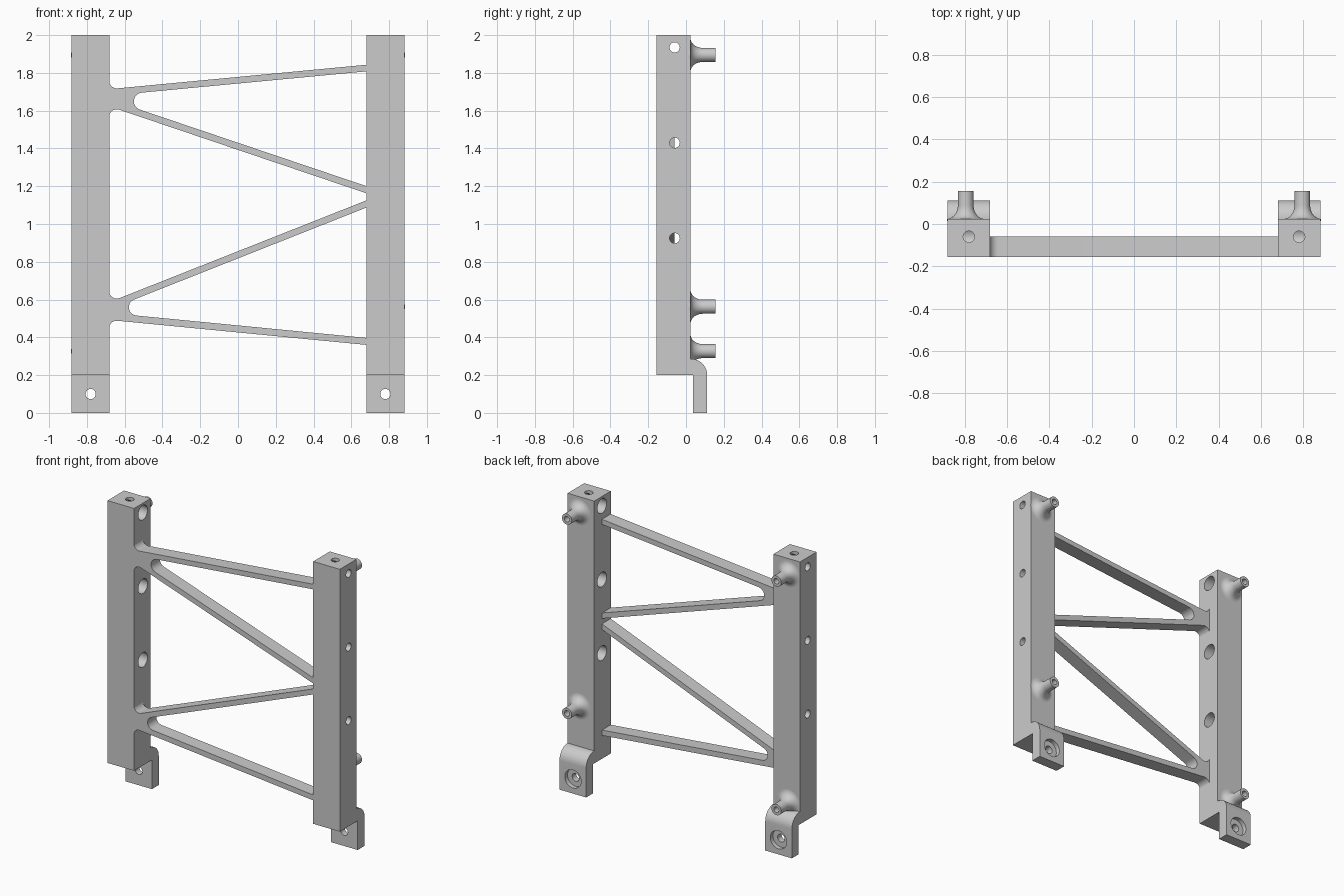
import bpy, bmesh
from math import sin, cos, pi, tan
from mathutils import Vector

if "Cube" in bpy.data.objects:
    bpy.data.objects.remove(bpy.data.objects["Cube"])


def finish(name, bm):
    bmesh.ops.remove_doubles(bm, verts=bm.verts, dist=1e-5)
    bmesh.ops.recalc_face_normals(bm, faces=bm.faces)
    me = bpy.data.meshes.new(name)
    bm.to_mesh(me)
    bm.free()
    ob = bpy.data.objects.new(name, me)
    bpy.context.collection.objects.link(ob)
    return ob


def activate(ob):
    bpy.ops.object.select_all(action='DESELECT')
    ob.select_set(True)
    bpy.context.view_layer.objects.active = ob


def smooth(ob):
    activate(ob)
    bpy.ops.object.shade_smooth_by_angle(angle=0.6)


def rounded(points, n=8):
    """Outline from (u, v, radius) corners, with each corner filleted."""
    out = []
    for i, (u, v, r) in enumerate(points):
        p = Vector((u, v))
        if r == 0:
            out.append(p)
            continue
        a = (Vector(points[i - 1][:2]) - p).normalized()
        b = (Vector(points[(i + 1) % len(points)][:2]) - p).normalized()
        half = a.angle(b) / 2
        c = p + (a + b).normalized() * (r / sin(half))
        t0 = p + a * (r / tan(half)) - c
        t1 = p + b * (r / tan(half)) - c
        for k in range(n + 1):
            f = k / n
            w = pi - 2 * half
            out.append(c + (t0 * sin((1 - f) * w) + t1 * sin(f * w)) / sin(w))
    return out


def extrude(name, outline, to3d, step):
    bm = bmesh.new()
    face = bm.faces.new([bm.verts.new(to3d(p)) for p in outline])
    new = bmesh.ops.extrude_face_region(bm, geom=[face])['geom']
    bmesh.ops.translate(bm, vec=step, verts=[g for g in new if isinstance(g, bmesh.types.BMVert)])
    return finish(name, bm)


def lathe(name, profile, loc, axis, n=32):
    """Revolve (radius, height) points around an axis direction."""
    bm = bmesh.new()
    q = Vector(axis).to_track_quat('Z', 'Y')
    rings = [[bm.verts.new(Vector(loc) + q @ Vector((r * cos(2 * pi * k / n), r * sin(2 * pi * k / n), h)))
              for k in range(n)] for r, h in profile]
    for a, b in zip(rings, rings[1:]):
        for k in range(n):
            j = (k + 1) % n
            bm.faces.new((a[k], a[j], b[j], b[k]))
    return finish(name, bm)


def cut(ob, cutter):
    cutter.hide_render = True
    m = ob.modifiers.new('cut', 'BOOLEAN')
    m.operation, m.solver, m.object = 'DIFFERENCE', 'EXACT', cutter
    activate(ob)
    bpy.ops.object.modifier_apply(modifier=m.name)
    bpy.data.objects.remove(cutter)


# Post with its offset foot tab, extruded from a side profile
side = rounded([(-.156, .2, 0), (.038, .2, 0), (.038, 0, 0), (.112, 0, 0),
                (.112, .286, .085), (.024, .286, 0), (.024, 2, 0), (-.156, 2, 0)], 12)
posts = extrude('posts', side, lambda p: (.68, p.x, p.y), (.202, 0, 0))

# Stepped cross holes, top hole and counterbored foot hole
for z in (.925, 1.43, 1.935):
    cut(posts, lathe('cutter', [(0, -.02), (.05, -.02), (.05, .14), (.027, .14), (.027, .23), (0, .23)],
                     (.68, -.06, z), (1, 0, 0)))
cut(posts, lathe('cutter', [(0, 0), (.027, 0), (.027, .09), (0, .09)], (.78, -.06, 2.01), (0, 0, -1)))
cut(posts, lathe('cutter', [(0, -.02), (.062, -.02), (.062, .03), (.027, .03), (.027, .12), (0, .12)],
                 (.78, .112, .1), (0, -1, 0)))
posts.modifiers.new('other_side', 'MIRROR').use_mirror_merge = False
smooth(posts)

# Hollow pins with flared bases
flare = [(.037 + .052 * (1 - sin(k * pi / 20)), .065 * (1 - cos(k * pi / 20))) for k in range(11)]
pin = [(0, -.01), (.089, -.01)] + flare + [(.037, .132), (.019, .132), (.019, .05), (0, .05)]
for name, x, z in (('pin_right_top', .795, 1.895), ('pin_left_top', -.795, 1.895),
                   ('pin_right_low', .795, .562), ('pin_left_low', -.795, .327)):
    smooth(lathe(name, pin, (x, .024, z), (0, 1, 0)))

# V-shaped braces with filleted roots
upper = [(-.7, 1.8, 0), (-.682, 1.8, 0), (-.682, 1.714, .04), (.69, 1.844, 0), (.69, 1.809, 0),
         (-.725, 1.675, .046), (.69, 1.197, 0), (.69, 1.159, 0), (-.682, 1.623, .04),
         (-.682, 1.53, 0), (-.7, 1.53, 0)]
lower = [(-.7, .68, 0), (-.682, .68, 0), (-.682, .586, .04), (.69, 1.129, 0), (.69, 1.091, 0),
         (-.72, .533, .044), (.69, .396, 0), (.69, .359, 0), (-.682, .492, .04),
         (-.682, .42, 0), (-.7, .42, 0)]
for name, pts in (('upper_brace', upper), ('lower_brace', lower)):
    smooth(extrude(name, rounded(pts), lambda p: (p.x, -.155, p.y), (0, .095, 0)))
